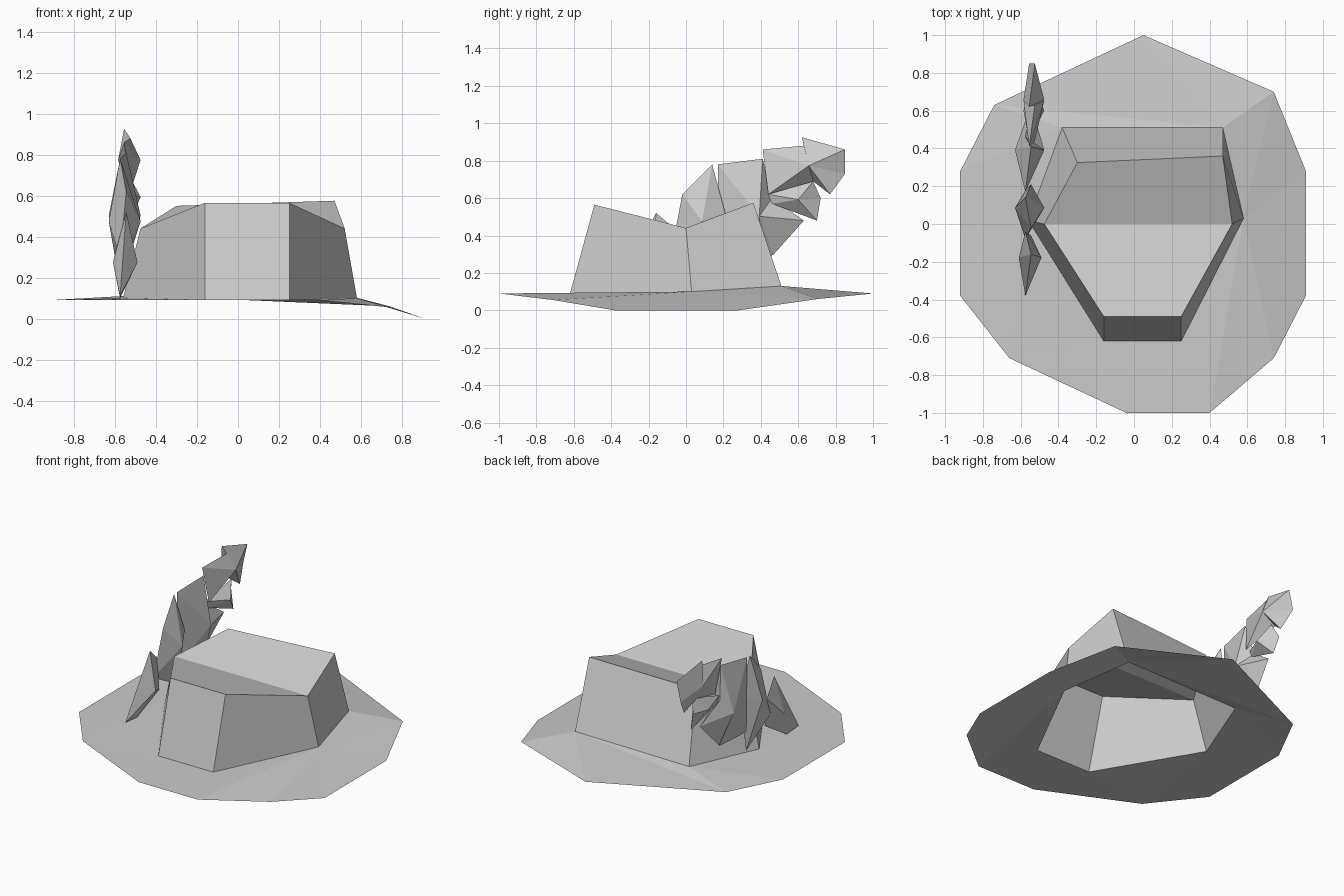
import bpy
import bmesh
from mathutils import Vector

if "Cube" in bpy.data.objects:
    bpy.data.objects.remove(bpy.data.objects["Cube"], do_unlink=True)

# One plain grey for the whole hat
grey = bpy.data.materials.new("felt_grey")
grey.use_nodes = True
color = (0.6, 0.6, 0.6, 1)
grey.diffuse_color = color
grey.node_tree.nodes["Principled BSDF"].inputs["Base Color"].default_value = color


def add_part(name, points, faces, recalc=False):
    bm = bmesh.new()
    verts = [bm.verts.new(p) for p in points]
    for face in faces:
        bm.faces.new([verts[i] for i in face])
    if recalc:
        bmesh.ops.recalc_face_normals(bm, faces=bm.faces)
    mesh = bpy.data.meshes.new(name)
    bm.to_mesh(mesh)
    bm.free()
    mesh.materials.append(grey)
    part = bpy.data.objects.new(name, mesh)
    bpy.context.collection.objects.link(part)
    return part


# Crown rings, counter-clockwise from the back corner on +x
base = [(.47, .51, .13), (-.38, .51, .12), (-.56, .02, .10),
        (-.16, -.62, .09), (.25, -.62, .09), (.58, .03, .10)]
top = [(.47, .36, .575), (-.30, .325, .55), (-.475, 0, .44),
       (-.16, -.49, .565), (.25, -.49, .565), (.52, 0, .44)]
n = len(base)

# Crown: open underneath, with a crease across the top
walls = [(i, (i + 1) % n, n + (i + 1) % n, n + i) for i in range(n)]
creased_top = [(n + 2, n + 3, n + 4, n + 5), (n + 5, n, n + 1, n + 2)]
add_part("crown", base + top, walls + creased_top)

# Brim: outline zipped to the crown base, drooping on one side
outline = [(.05, 1, .09), (-.74, .63, .09), (-.92, .28, .09), (-.92, -.38, .09),
           (-.66, -.71, .09), (-.04, -1, .09), (.40, -1, .09), (.74, -.71, .055),
           (.91, -.38, 0), (.91, .28, 0), (.74, .70, .06)]
anchors = [0, 1, 2, 2, 3, 3, 5, 5, 5, 5, 0]
m = len(outline)
brim_faces = []
for i in range(m):
    j = (i + 1) % m
    k = anchors[i]
    brim_faces.append((i, j, m + k))
    while k != anchors[j]:
        following = (k + 1) % n
        brim_faces.append((m + k, j, m + following))
        k = following
add_part("brim", outline + base, brim_faces)


def feather_tuft(name, rim, middle, inner, outer):
    """Thin faceted tuft: a rim in the y-z plane with a ridge point on each side."""
    count = len(rim)
    points = [Vector((middle + (.015 if i % 2 else -.015), y, z))
              for i, (y, z) in enumerate(rim)]
    center = sum(points, Vector()) / count
    points += [Vector((inner, center.y, center.z)), Vector((outer, center.y, center.z))]
    faces = []
    for i in range(count):
        j = (i + 1) % count
        faces += [(i, j, count), (j, i, count + 1)]
    add_part(name, points, faces, recalc=True)


# Feather: overlapping tufts rising from the brim to the back
feather_tuft("feather_base",
             [(-.38, .11), (-.16, .52), (-.04, .42), (-.06, .22), (-.25, .10)],
             -.56, -.49, -.61)
feather_tuft("feather_lower",
             [(-.08, .30), (-.02, .62), (.14, .78), (.21, .52), (.18, .155)],
             -.56, -.475, -.63)
feather_tuft("feather_middle",
             [(.17, .78), (.41, .81), (.46, .60), (.63, .48), (.47, .30),
              (.42, .27), (.18, .28)],
             -.56, -.475, -.63)
feather_tuft("feather_upper",
             [(.44, .62), (.68, .69), (.72, .60), (.70, .48), (.46, .57)],
             -.54, -.475, -.585)
feather_tuft("feather_tip",
             [(.41, .86), (.63, .88), (.62, .925), (.85, .86), (.85, .73),
              (.77, .62), (.68, .69), (.44, .62)],
             -.54, -.475, -.585)
